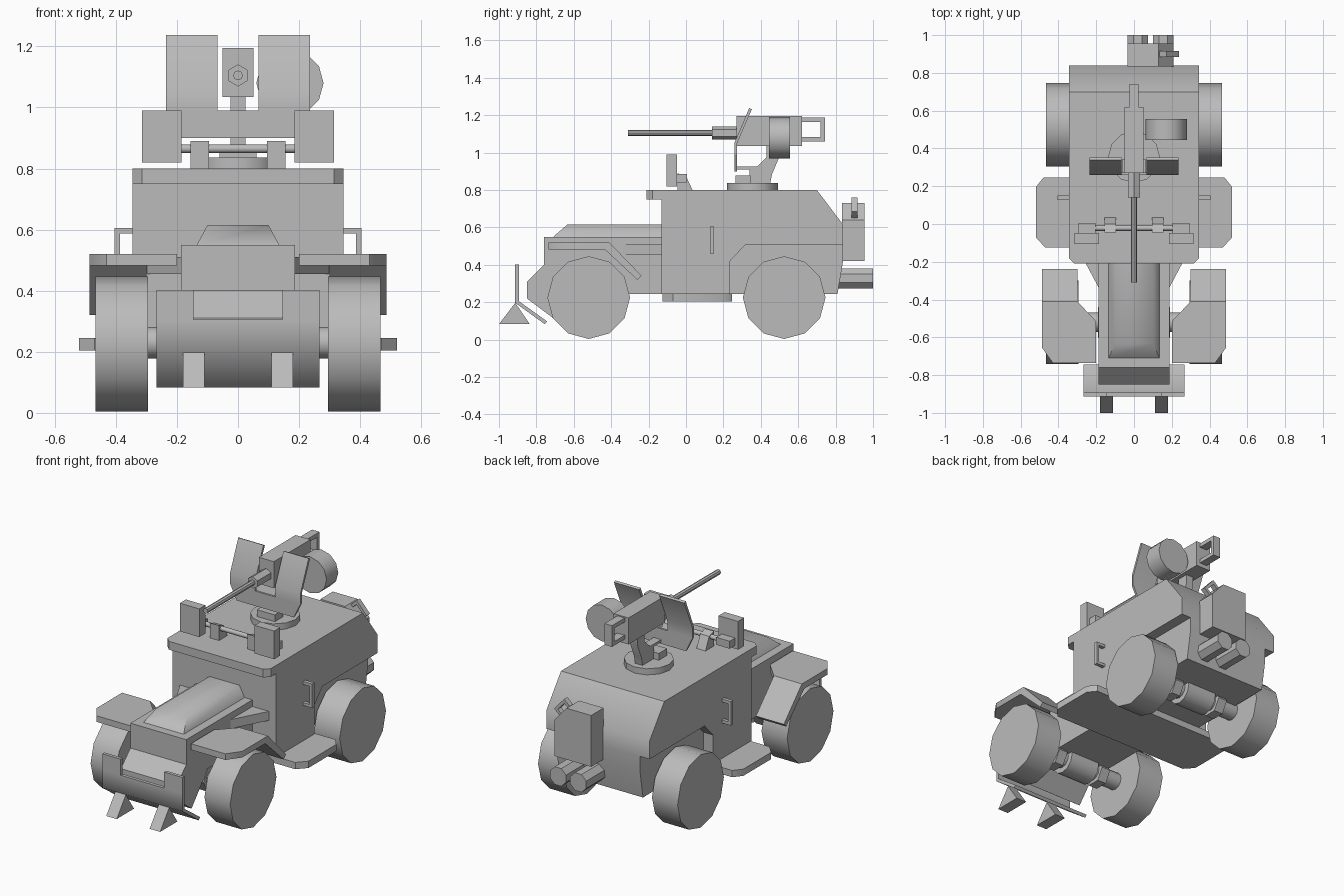
import bpy, bmesh, math

cube = bpy.data.objects.get("Cube")
if cube:
    bpy.data.objects.remove(cube)

grey = bpy.data.materials.new("plain_grey")
grey.use_nodes = True
COLOUR = (0.5, 0.5, 0.5, 1)
grey.diffuse_color = COLOUR
grey.node_tree.nodes["Principled BSDF"].inputs["Base Color"].default_value = COLOUR

# How a profile point and a depth become a position, for each extrusion axis
PLACE = {
    "x": lambda p, d: (d, p[0], p[1]),
    "y": lambda p, d: (p[0], d, p[1]),
    "z": lambda p, d: (p[0], p[1], d),
}


def prism(name, axis, pts, a, b, mirror=False, end=None, smooth=40):
    """Extrude a profile from a to b; 'end' is an optional different end profile."""
    bm = bmesh.new()
    lo = [bm.verts.new(PLACE[axis](p, a)) for p in pts]
    hi = [bm.verts.new(PLACE[axis](p, b)) for p in (end or pts)]
    bm.faces.new(lo)
    bm.faces.new(hi)
    n = len(lo)
    for i in range(n):
        j = (i + 1) % n
        bm.faces.new((lo[i], lo[j], hi[j], hi[i]))
    bmesh.ops.recalc_face_normals(bm, faces=bm.faces)
    for f in bm.faces:
        f.smooth = True
    for e in bm.edges:
        e.smooth = e.calc_face_angle(math.pi) < math.radians(smooth)
    mesh = bpy.data.meshes.new(name)
    bm.to_mesh(mesh)
    bm.free()
    mesh.materials.append(grey)
    ob = bpy.data.objects.new(name, mesh)
    bpy.context.scene.collection.objects.link(ob)
    if mirror:
        ob.modifiers.new("mirror", "MIRROR")
    return ob


def rect(u0, u1, v0, v1):
    return [(u0, v0), (u1, v0), (u1, v1), (u0, v1)]


def box(name, x, y, z, mirror=False):
    return prism(name, "z", rect(*x, *y), *z, mirror=mirror)


def ngon(u, v, r, n=12, turn=0.0):
    return [(u + r * math.cos(turn + math.tau * i / n),
             v + r * math.sin(turn + math.tau * i / n)) for i in range(n)]


def bracket(u0, u1, v0, v1, t):
    """C-shaped profile, open towards u0."""
    return [(u0, v0), (u1, v0), (u1, v1), (u0, v1), (u0, v1 - t),
            (u1 - t, v1 - t), (u1 - t, v0 + t), (u0, v0 + t)]


# Cabin: full-width hull with raised rear arches, narrower between the wheels
prism("cabin", "x", [(-.13, .245), (.235, .245), (.235, .42), (.315, .505), (.84, .505),
                     (.84, .615), (.70, .80), (-.13, .80)], -.345, .345)
prism("rear_underbody", "x", [(.2, .245), (.81, .245), (.84, .42), (.84, .52), (.2, .52)],
      -.28, .28)
prism("roof_visor", "z", [(-.345, -.13), (-.345, -.18), (-.315, -.21), (.315, -.21),
                          (.345, -.18), (.345, -.13)], .75, .80)
step = [(.47, -.125), (.52, -.07), (.52, .195), (.48, .245)]
prism("step_plate", "z", step + [(-x, y) for x, y in reversed(step)], .205, .246)
prism("door_handle", "y", bracket(.34, .405, .46, .605, .018), .128, .15, mirror=True)

# Hood and nose
prism("hood", "x", [(-.12, .245), (-.6, .245), (-.71, .115), (-.85, .22), (-.85, .31),
                    (-.76, .40), (-.76, .55), (-.12, .55)], -.187, .187)
prism("hood_panel", "z", rect(-.135, .135, -.71, -.12), .55, .615,
      end=rect(-.1, .1, -.635, -.12), smooth=65)
prism("hood_flare", "z", [(.18, -.35), (.30, -.125), (.18, -.125)], .455, .51, mirror=True)

# Front bumper blade with a notch, and its teeth
prism("bumper_blade", "x", [(-.913, .305), (-.913, .197), (-.755, .083), (-.743, .098),
                            (-.893, .205), (-.893, .305)], -.267, .267, smooth=65)
box("bumper_horn", (.145, .267), (-.913, -.893), (.305, .402), mirror=True)
prism("bumper_tooth", "x", [(-1, .083), (-.913, .197), (-.835, .083)], .11, .18, mirror=True)

# Front fenders
prism("fender_top", "z", [(.2, -.735), (.43, -.735), (.487, -.655), (.487, -.41),
                          (.30, -.41), (.2, -.515)], .483, .52, mirror=True)
prism("fender_slope", "x", [(-.435, .483), (-.26, .32), (-.238, .342), (-.41, .52)],
      .30, .487, mirror=True)

# Wheels and axles
for end_name, y in (("front", -.52), ("rear", .525)):
    prism(end_name + "_wheel", "x", ngon(y, .225, .221), .295, .466, mirror=True)
    prism(end_name + "_axle", "x", ngon(y, .23, .052), -.31, .31)
    prism(end_name + "_differential", "x", ngon(y, .23, .085), -.1, .1)
    prism(end_name + "_axle_collar", "x", ngon(y, .23, .08, 6), .13, .19, mirror=True)

# Lamps on a cross bar at the front of the roof
prism("lamp_bar", "x", ngon(-.022, .865, .014), -.25, .25)
box("lamp", (.185, .315), (-.105, -.047), (.82, .99), mirror=True)
box("lamp_mount", (.205, .295), (-.05, .005), (.84, .885), mirror=True)
prism("bar_bracket", "x", [(-.045, .8), (-.045, .89), (0, .875), (.035, .8)],
      .095, .155, mirror=True)

# Gun mount
prism("turret_ring", "z", ngon(0, .355, .137), .80, .837)
box("mount_foot", (-.06, .06), (.265, .345), (.835, .878))
prism("mount_arm", "x", [(.34, .835), (.45, .835), (.46, .885), (.50, .98), (.50, 1.05),
                         (.43, 1.05), (.43, .975), (.38, .925), (.268, .925), (.268, .91),
                         (.34, .91)], -.025, .025)
prism("shield_base", "y", [(-.235, .99), (-.19, .9), (.19, .9), (.235, .99)], .26, .273)
prism("shield_wing", "x", [(.26, .99), (.273, .99), (.273, 1.05), (.352, 1.232), (.338, 1.238),
                           (.26, 1.055)], .067, .235, mirror=True)

# Gun
box("receiver", (-.05, .05), (.27, .62), (1.035, 1.195))
prism("barrel_sleeve", "y", ngon(0, 1.105, .036, 6, math.pi / 6), .14, .28)
prism("barrel", "y", ngon(0, 1.105, .016, 8), -.31, .15)
prism("rear_grip", "x", bracket(.61, .742, 1.06, 1.188, .024), -.025, .025)
prism("ammo_drum", "y", ngon(.17, 1.08, .11), .445, .557)

# Stowage can with a corner handle, and twin exhausts
prism("stowage_can", "y", [(-.035, .42), (.21, .42), (.21, .64), (.13, .73), (-.035, .73)],
      .835, .955)
grip = prism("can_handle", "y", bracket(-.01, .055, -.05, .05, .018), .885, .917)
grip.location = (.165, 0, .685)
grip.rotation_euler.y = -math.radians(42)
for side, x in (("right", .02), ("left", .155)):
    prism(side + "_exhaust", "y", ngon(x, .328, .058, 8, math.pi / 8), .79, 1.0)
